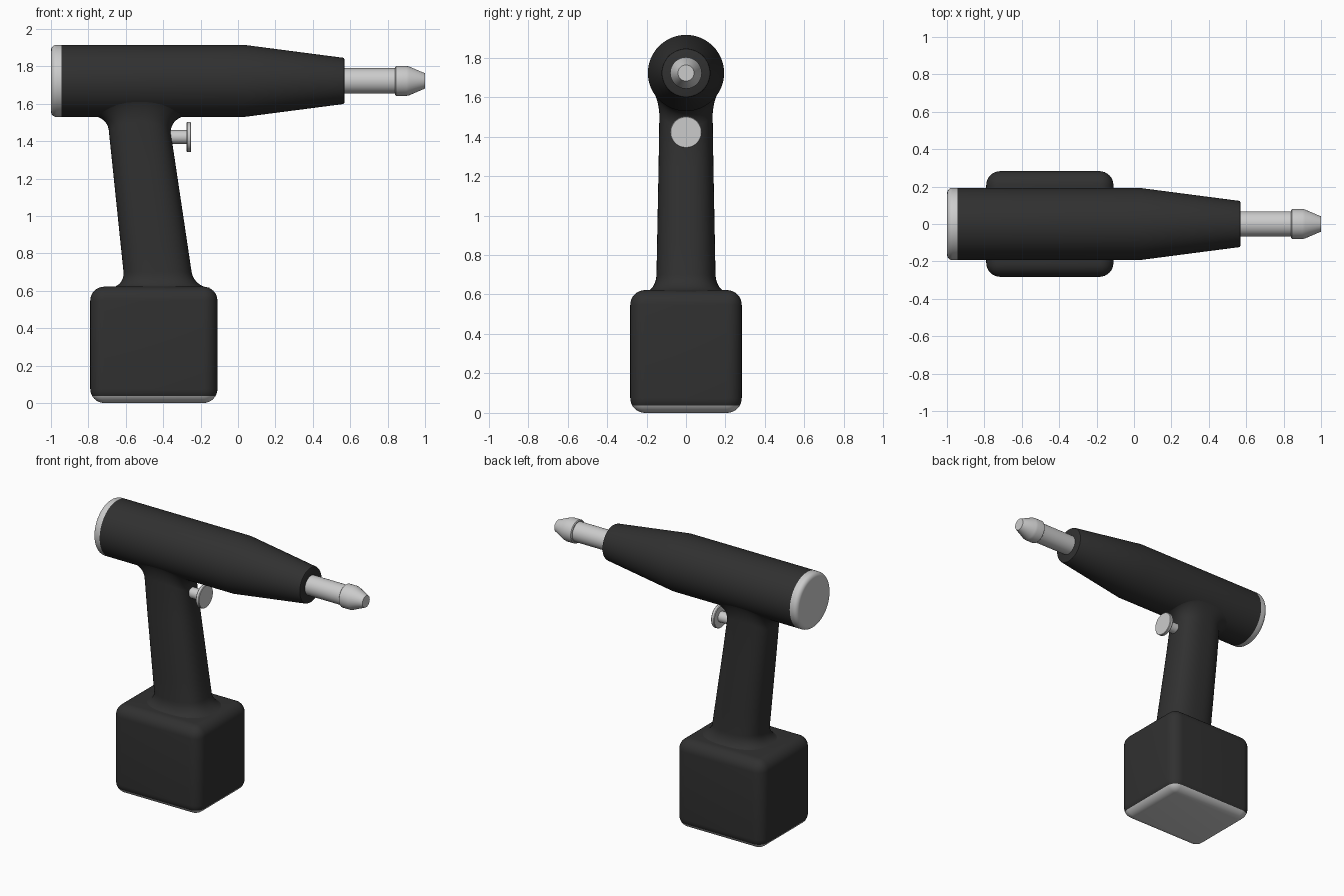
import bpy, bmesh, math

if "Cube" in bpy.data.objects:
    bpy.data.objects.remove(bpy.data.objects["Cube"])


def material(name, v):
    m = bpy.data.materials.new(name)
    m.diffuse_color = (v, v, v, 1)
    m.use_nodes = True
    m.node_tree.nodes["Principled BSDF"].inputs["Base Color"].default_value = m.diffuse_color
    return m


DARK = material("dark rubber", 0.03)
LIGHT = material("light grey metal", 0.6)


def finish(name, bm, mats, rule=None, angle=35):
    bmesh.ops.recalc_face_normals(bm, faces=bm.faces)
    if rule:
        for f in bm.faces:
            f.material_index = rule(f.calc_center_median())
    me = bpy.data.meshes.new(name)
    bm.to_mesh(me)
    bm.free()
    for m in mats:
        me.materials.append(m)
    ob = bpy.data.objects.new(name, me)
    bpy.context.collection.objects.link(ob)
    bpy.ops.object.select_all(action='DESELECT')
    bpy.context.view_layer.objects.active = ob
    ob.select_set(True)
    bpy.ops.object.shade_smooth_by_angle(angle=math.radians(angle))
    return ob


def loft(rings):
    """Skin a list of equal point rings and close both ends."""
    bm = bmesh.new()
    vs = [[bm.verts.new(p) for p in r] for r in rings]
    n = len(vs[0])
    for a, b in zip(vs, vs[1:]):
        for i in range(n):
            j = (i + 1) % n
            bm.faces.new((a[i], a[j], b[j], b[i]))
    bm.faces.new(vs[0])
    bm.faces.new(vs[-1])
    return bm


def turned(name, profile, zc, mats, rule=None, n=64):
    """Revolve (x, radius) points about a horizontal axis at height zc."""
    rings = [[(x, r * math.cos(2 * math.pi * i / n), zc + r * math.sin(2 * math.pi * i / n))
              for i in range(n)] for x, r in profile]
    return finish(name, loft(rings), mats, rule)


AXIS, R = 1.722, 0.193

# barrel with a light rounded rear cap
B = 0.03
rear = [(-1 + B * (1 - math.sin(t)), R - B * (1 - math.cos(t)))
        for t in [math.radians(90 - 15 * k) for k in range(7)]]
turned("barrel", rear + [(-0.945, R), (0.03, R), (0.56, 0.124), (0.567, 0.121), (0.57, 0.114)],
       AXIS, [DARK, LIGHT], lambda c: 1 if c.x < -0.946 else 0)

# output shaft and bit tip
turned("shaft", [(0.5, 0.068), (0.85, 0.068)], AXIS, [LIGHT], n=32)
turned("bit_tip", [(0.84, 0.074), (0.845, 0.08), (0.9, 0.08), (0.915, 0.077), (0.985, 0.047),
                   (1.0, 0.041)], AXIS, [LIGHT], n=32)

# trigger stem and button
turned("trigger_stem", [(-0.45, 0.037), (-0.27, 0.037)], 1.422, [LIGHT], n=32)
turned("trigger_button", [(-0.275, 0.077), (-0.271, 0.08), (-0.254, 0.08), (-0.25, 0.077)],
       1.422, [LIGHT], n=48)


# handle: leaning rounded section, filleted into battery and barrel
def section(angle, out_x, out_y, z):
    t = (z - 0.68) / (1.45 - 0.68)
    left, right = -0.61 - 0.08 * t, -0.245 - 0.115 * t
    a, b = (right - left) / 2 + out_x, 0.15 - 0.015 * t + out_y
    e = 2 / 2.6
    c, s = math.cos(angle), math.sin(angle)
    return ((left + right) / 2 + a * math.copysign(abs(c) ** e, c),
            b * math.copysign(abs(s) ** e, s))


N = 64
angles = [2 * math.pi * i / N for i in range(N)]
rings = []
F = 0.085
for k in range(9):                                   # lower fillet
    t = math.radians(90 - k * 11.25)
    z = 0.616 + F * (1 - math.sin(math.radians(90) - t))
    z = 0.616 + F * (1 - math.cos(math.radians(90) - t)) if k else 0.616
    o = F * (1 - math.sin(math.radians(90) - t))
    rings.append([section(a, o, o * 0.65, z) + (z,) for a in angles])
for z in (0.85, 1.05, 1.25):                         # grip
    rings.append([section(a, 0, 0, z) + (z,) for a in angles])
for k in range(9):                                   # upper fillet follows the barrel
    t = math.radians(k * 11.25)
    o = F * (1 - math.cos(t))
    ring = []
    for a in angles:
        x, y = section(a, o, o * 0.35, 1.45)
        under = AXIS - math.sqrt(R * R - y * y)
        ring.append((x, y, under + 0.004 - F * (1 - math.sin(t))))
    rings.append(ring)
finish("handle", loft(rings), [DARK], angle=60)

# battery block with light base
bm = bmesh.new()
bmesh.ops.create_cube(bm, size=1)
for v in bm.verts:
    v.co = (-0.45 + v.co.x * 0.68, v.co.y * 0.565, 0.311 + v.co.z * 0.622)
bmesh.ops.bevel(bm, geom=bm.edges[:], offset=0.075, segments=8, profile=0.5, affect='EDGES')
bmesh.ops.bisect_plane(bm, geom=bm.verts[:] + bm.edges[:] + bm.faces[:],
                       plane_co=(0, 0, 0.038), plane_no=(0, 0, 1))
finish("battery", bm, [DARK, LIGHT], lambda c: 1 if c.z < 0.038 else 0)
